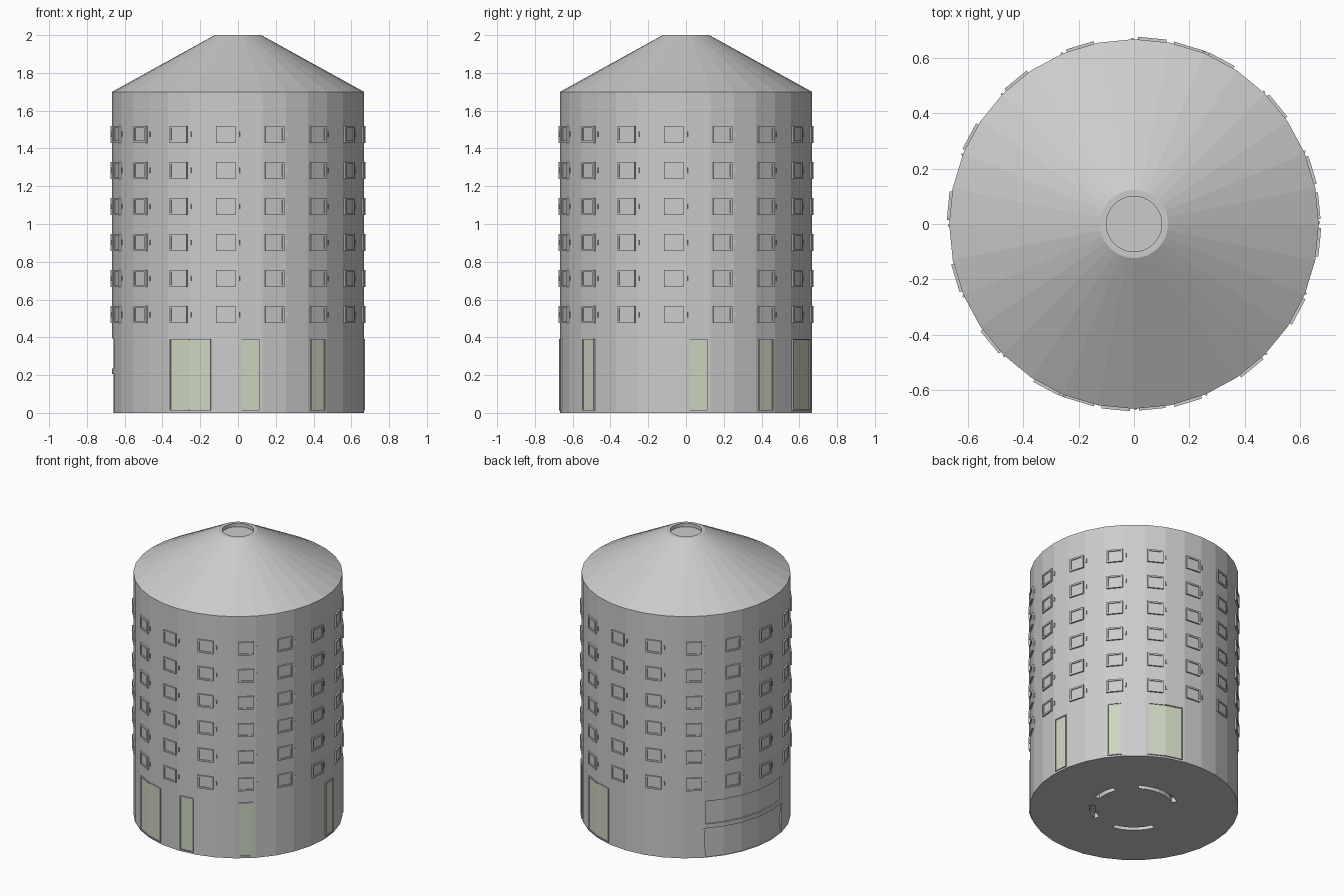
import bpy, bmesh, math
from mathutils import Matrix, Vector

cube = bpy.data.objects.get("Cube")
if cube:
    bpy.data.objects.remove(cube, do_unlink=True)

SIDES = 32
STEP = 2 * math.pi / SIDES
RADIUS = 0.667
APOTHEM = RADIUS * math.cos(STEP / 2)
EDGE = RADIUS * math.sin(STEP / 2)      # half the width of one wall facet


def material(name, colour):
    mat = bpy.data.materials.new(name)
    mat.use_nodes = True
    mat.diffuse_color = (*colour, 1)
    mat.node_tree.nodes["Principled BSDF"].inputs["Base Color"].default_value = (*colour, 1)
    return mat


grey = material("concrete grey", (0.6, 0.6, 0.6))
green = material("pale green glass", (0.61, 0.67, 0.52))


def finish(name, bm, mat):
    mesh = bpy.data.meshes.new(name)
    bm.to_mesh(mesh)
    bm.free()
    mesh.materials.append(mat)
    obj = bpy.data.objects.new(name, mesh)
    bpy.context.collection.objects.link(obj)
    return obj


def lathe(bm, profile):
    """Turn (radius, z) points into bands of faces; returns faces[band][side]."""
    rings = [[bm.verts.new((r * math.sin(i * STEP), -r * math.cos(i * STEP), z))
              for i in range(SIDES)] for r, z in profile]
    return [[bm.faces.new((a[i], a[(i + 1) % SIDES], b[(i + 1) % SIDES], b[i]))
             for i in range(SIDES)] for a, b in zip(rings, rings[1:])], rings


def wall_box(bm, facet, u0, u1, z0, z1, out):
    """Box on a wall facet: u runs sideways, out is how far it stands proud."""
    depth = out + 0.004
    place = (Matrix.Rotation((facet + 0.5) * STEP, 4, 'Z')
             @ Matrix.Translation(((u0 + u1) / 2, -APOTHEM - out + depth / 2, (z0 + z1) / 2))
             @ Matrix.Diagonal((u1 - u0, depth, z1 - z0, 1)))
    bmesh.ops.create_cube(bm, size=1, matrix=place)


# Round wall with two recessed bands of the wide gate
bm = bmesh.new()
bands, _ = lathe(bm, [(RADIUS, z) for z in (0, 0.205, 0.225, 0.405, 1.7)])
for band in (0, 2):
    bmesh.ops.inset_region(bm, faces=bands[band][20:25], thickness=0.01,
                           depth=0, use_even_offset=True)
    gate = bands[band][20:25]
    moved = bmesh.ops.extrude_face_region(bm, geom=gate)
    for v in [g for g in moved["geom"] if isinstance(g, bmesh.types.BMVert)]:
        v.co -= Vector((v.co.x, v.co.y, 0)).normalized() * 0.009
    bmesh.ops.delete(bm, geom=gate, context='FACES')
finish("round_wall", bm, grey)

# Base with curved slots
bm = bmesh.new()
bands, rings = lathe(bm, [(0.25, 0), (0.285, 0), (RADIUS, 0)])
bm.faces.new(rings[0])
for first, last in ((2, 5), (7, 10), (13, 19), (26, 31)):
    slot = bands[0][first:last]
    moved = bmesh.ops.extrude_face_region(bm, geom=slot)
    for v in [g for g in moved["geom"] if isinstance(g, bmesh.types.BMVert)]:
        v.co.z += 0.035
    bmesh.ops.delete(bm, geom=slot, context='FACES')
bmesh.ops.recalc_face_normals(bm, faces=bm.faces)
for f in bm.faces:      # the flat base must look down
    if abs(f.normal.z) > 0.9 and f.normal.z > 0:
        f.normal_flip()
finish("slotted_base", bm, grey)

# Conical roof with an open rim and sunken vent
bm = bmesh.new()
_, rings = lathe(bm, [(RADIUS, 1.7), (0.123, 2.0), (0.1, 2.0), (0.1, 1.975)])
bm.faces.new(rings[-1])
finish("conical_roof", bm, grey)


def frame(bm, facet, half_w, z0, z1, bar, out):
    wall_box(bm, facet, -half_w, half_w, z0, z0 + bar, out)
    wall_box(bm, facet, -half_w, half_w, z1 - bar, z1, out)
    for s in (-1, 1):
        a, b = sorted((s * half_w, s * (half_w - bar)))
        wall_box(bm, facet, a, b, z0 + bar, z1 - bar, out)


# Windows: six floors on every second facet
frames, panes, latches = bmesh.new(), bmesh.new(), bmesh.new()
for floor in range(6):
    z = 0.52 + floor * 0.191
    for facet in range(1, SIDES, 2):
        frame(frames, facet, 0.052, z - 0.045, z + 0.045, 0.011, 0.01)
        wall_box(panes, facet, -0.042, 0.042, z - 0.035, z + 0.035, 0.004)
        wall_box(latches, facet, 0.067, 0.075, z - 0.014, z + 0.014, 0.004)
finish("window_frames", frames, grey)
finish("window_panes", panes, grey)
finish("window_latches", latches, grey)

# Narrow doors, one facet wide
frames, panels = bmesh.new(), bmesh.new()
for facet in (0, 3, 8, 11):
    frame(frames, facet, 0.048, 0.012, 0.392, 0.007, 0.008)
    wall_box(panels, facet, -0.042, 0.042, 0.018, 0.386, 0.003)

# Wide doors, bent across two facets
for facet in (29, 13):
    for side, f in ((-1, facet), (1, facet + 1)):
        def part(bm, u0, u1, z0, z1, out):
            a, b = sorted((side * u0, side * u1))
            wall_box(bm, f, a, b, z0, z1, out)
        part(panels, -EDGE, 0.045, 0.018, 0.386, 0.003)
        part(frames, -EDGE, 0.052, 0.012, 0.019, 0.008)
        part(frames, -EDGE, 0.052, 0.385, 0.392, 0.008)
        part(frames, 0.045, 0.052, 0.019, 0.385, 0.008)
finish("door_frames", frames, grey)
finish("door_panels", panels, green)
